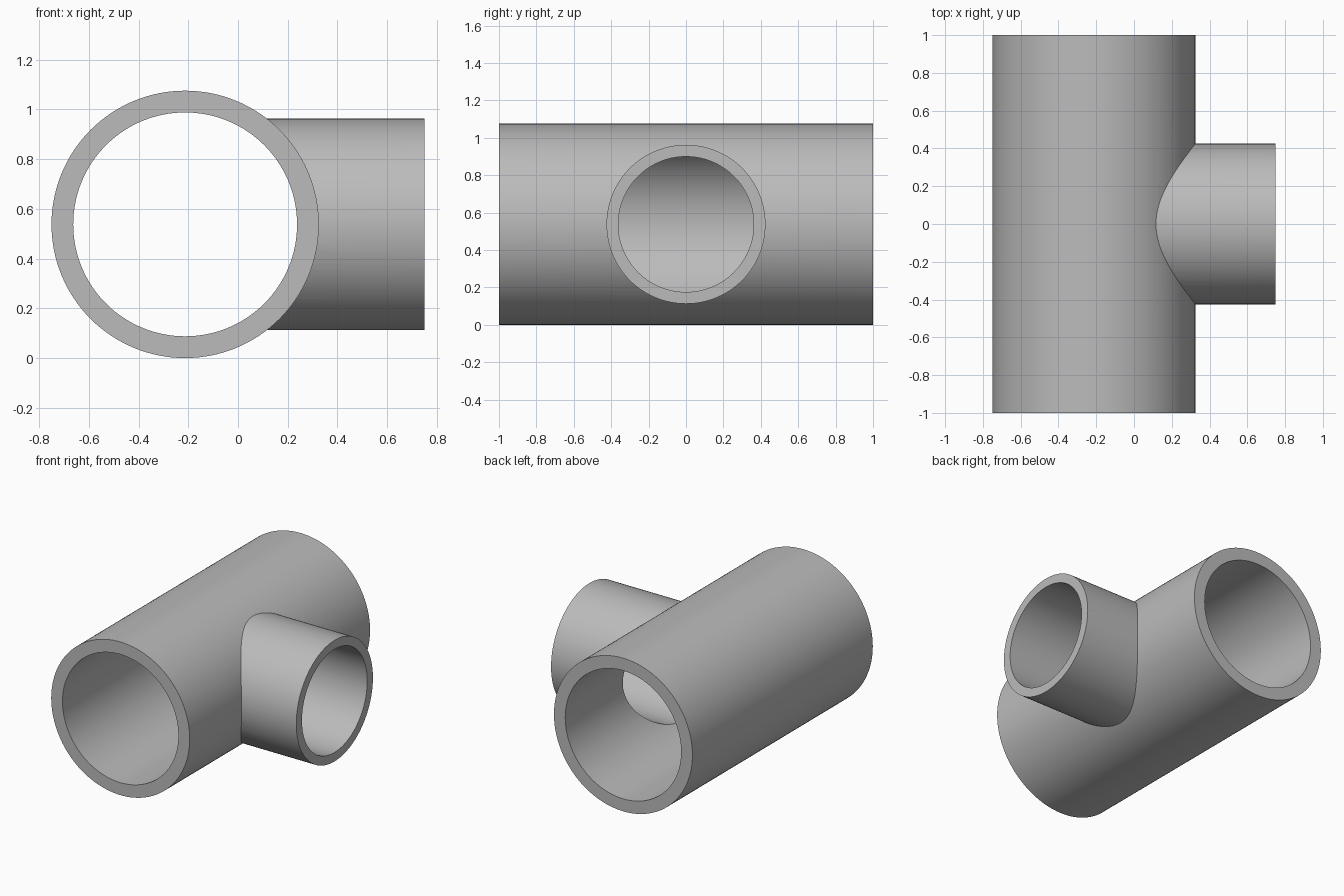
import bpy
import math

old = bpy.data.objects.get("Cube")
if old:
    bpy.data.objects.remove(old, do_unlink=True)

# Main dimensions
PIPE_R, PIPE_BORE = 0.5375, 0.45
BRANCH_R, BRANCH_BORE = 0.425, 0.362
HALF_LENGTH, BRANCH_END = 1.0, 0.75
AXIS_X, AXIS_Z = PIPE_R - BRANCH_END, PIPE_R
SEGMENTS = 128

grey = bpy.data.materials.new("light_grey")
grey.use_nodes = True
color = (0.5, 0.5, 0.5, 1)
grey.diffuse_color = color
grey.node_tree.nodes["Principled BSDF"].inputs["Base Color"].default_value = color


def cylinder(name, axis, radius, start, end):
    """Cylinder along x or y, at the height of the pipe axis."""
    middle = (start + end) / 2
    if axis == "x":
        location, rotation = (middle, 0, AXIS_Z), (0, math.pi / 2, 0)
    else:
        location, rotation = (AXIS_X, middle, AXIS_Z), (math.pi / 2, 0, 0)
    bpy.ops.mesh.primitive_cylinder_add(
        vertices=SEGMENTS, radius=radius, depth=end - start,
        location=location, rotation=rotation)
    obj = bpy.context.object
    obj.name = name
    obj.data.materials.append(grey)
    return obj


def combine(target, other, operation):
    """Apply a boolean to the target and remove the helper."""
    other.hide_render = True
    mod = target.modifiers.new(operation, "BOOLEAN")
    mod.operation, mod.object, mod.solver = operation, other, "EXACT"
    bpy.context.view_layer.objects.active = target
    bpy.ops.object.modifier_apply(modifier=mod.name)
    bpy.data.objects.remove(other, do_unlink=True)


# Outer shell: main pipe joined with the side branch
tee = cylinder("pipe_tee", "y", PIPE_R, -HALF_LENGTH, HALF_LENGTH)
combine(tee, cylinder("branch", "x", BRANCH_R, AXIS_X, BRANCH_END), "UNION")

# Bores: straight through the main pipe, and out through the branch
combine(tee, cylinder("main_bore", "y", PIPE_BORE, -HALF_LENGTH - 0.1, HALF_LENGTH + 0.1), "DIFFERENCE")
combine(tee, cylinder("branch_bore", "x", BRANCH_BORE, AXIS_X, BRANCH_END + 0.1), "DIFFERENCE")

# Smooth walls with crisp rims and seams
bpy.ops.object.select_all(action="DESELECT")
tee.select_set(True)
bpy.context.view_layer.objects.active = tee
bpy.ops.object.shade_smooth_by_angle(angle=math.radians(25))
